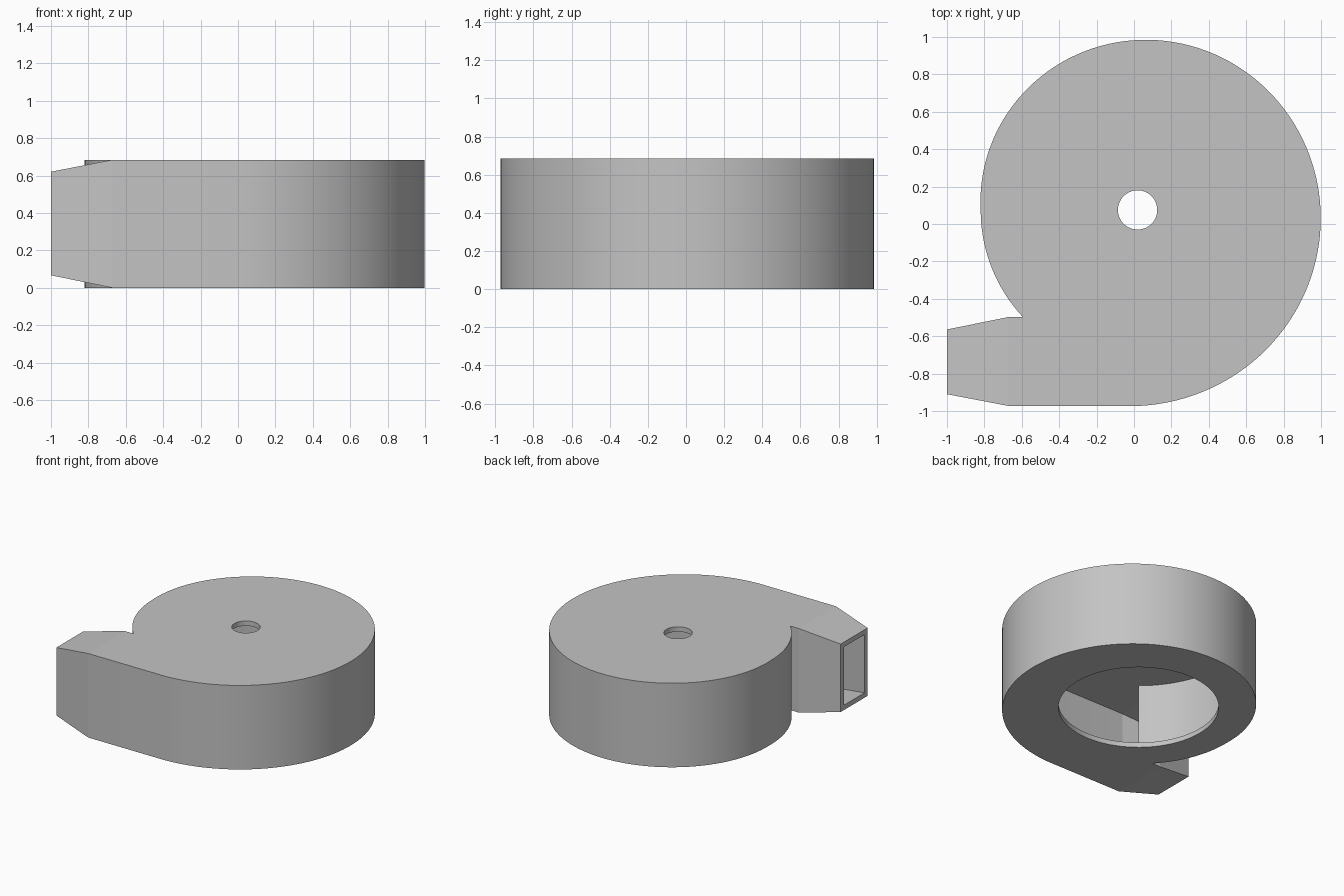
import bpy, bmesh, math
from mathutils import Vector

if "Cube" in bpy.data.objects:
    bpy.data.objects.remove(bpy.data.objects["Cube"], do_unlink=True)

HEIGHT = 0.685
WALL = 0.04
CX, CY = 0.019, 0.075          # impeller axis
R_START, R_GROWTH = 0.839, 0.0697   # scroll radius and growth per quarter turn
THROAT_X, MOUTH_X = -0.67, -1.0
THROAT_Y = (-0.973, -0.497)
MOUTH_Y = (-0.91, -0.564)
MOUTH_Z = (0.067, 0.621)


def link(name, bm):
    bmesh.ops.recalc_face_normals(bm, faces=bm.faces)
    mesh = bpy.data.meshes.new(name)
    bm.to_mesh(mesh)
    bm.free()
    obj = bpy.data.objects.new(name, mesh)
    bpy.context.collection.objects.link(obj)
    return obj


def scroll_solid(name, inset, overshoot=0.0, steps=110):
    """Spiral drum with a straight throat and a tapered nozzle."""
    low, high = THROAT_Y[0] + inset, THROAT_Y[1] - inset
    start = math.asin((high - CY) / (R_START - inset))
    end = 1.5 * math.pi
    outline = [(THROAT_X, high)]
    for i in range(steps + 1):
        a = start + (end - start) * i / steps
        r = R_START - inset + R_GROWTH * max(a, 0) / (math.pi / 2)
        outline.append((CX - r * math.cos(a), CY + r * math.sin(a)))
    outline.append((THROAT_X, low))

    bm = bmesh.new()
    bottom = [bm.verts.new((x, y, inset)) for x, y in outline]
    top = [bm.verts.new((x, y, HEIGHT - inset)) for x, y in outline]
    bm.faces.new(bottom)
    bm.faces.new(top)
    for i in range(len(outline) - 1):
        bm.faces.new((bottom[i], bottom[i + 1], top[i + 1], top[i]))

    # Nozzle: throat rectangle lofted to the mouth rectangle
    throat = [bottom[0], bottom[-1], top[-1], top[0]]
    y0, y1 = MOUTH_Y[0] + inset, MOUTH_Y[1] - inset
    z0, z1 = MOUTH_Z[0] + inset, MOUTH_Z[1] - inset
    corners = [(y1, z0), (y0, z0), (y0, z1), (y1, z1)]
    stretch = 1 + overshoot / (THROAT_X - MOUTH_X)
    mouth = [bm.verts.new(v.co.lerp(Vector((MOUTH_X, *c)), stretch))
             for v, c in zip(throat, corners)]
    for i in range(4):
        j = (i + 1) % 4
        bm.faces.new((throat[i], throat[j], mouth[j], mouth[i]))
    bm.faces.new(mouth)
    return link(name, bm)


def cylinder(name, radius, z, depth, segments):
    bm = bmesh.new()
    bmesh.ops.create_cone(bm, cap_ends=True, segments=segments,
                          radius1=radius, radius2=radius, depth=depth)
    bmesh.ops.translate(bm, verts=bm.verts, vec=(CX, CY, z))
    return link(name, bm)


# Housing hollowed out, with a wide inlet below and a shaft hole above
housing = scroll_solid("blower_housing", 0.0)
cutters = [
    scroll_solid("cavity_cutter", WALL, overshoot=0.02),
    cylinder("inlet_cutter", 0.593, 0.0, 0.2, 96),
    cylinder("shaft_hole_cutter", 0.105, HEIGHT, 0.2, 48),
]
bpy.ops.object.select_all(action="DESELECT")
housing.select_set(True)
bpy.context.view_layer.objects.active = housing
for cutter in cutters:
    cutter.hide_render = True
    mod = housing.modifiers.new(cutter.name, "BOOLEAN")
    mod.operation = "DIFFERENCE"
    mod.solver = "EXACT"
    mod.object = cutter
    bpy.ops.object.modifier_apply(modifier=mod.name)
    bpy.data.objects.remove(cutter, do_unlink=True)

# Plain grey finish
grey = bpy.data.materials.new("light_grey")
grey.use_nodes = True
colour = (0.55, 0.55, 0.55, 1)
grey.diffuse_color = colour
grey.node_tree.nodes["Principled BSDF"].inputs["Base Color"].default_value = colour
housing.data.materials.clear()
housing.data.materials.append(grey)
bpy.ops.object.shade_smooth_by_angle(angle=math.radians(8))
